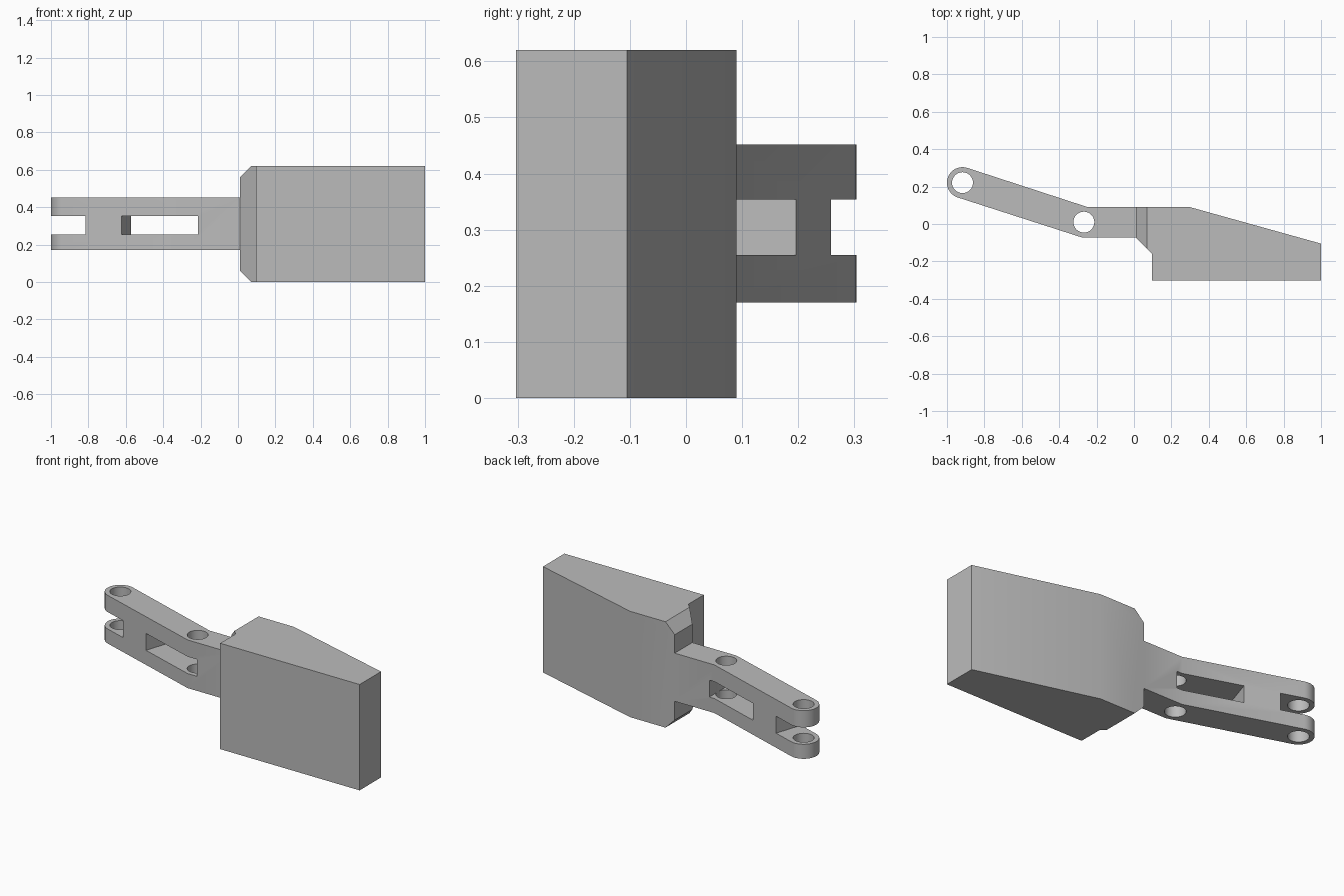
import bpy, bmesh
from math import radians, cos, sin, pi
from mathutils import Vector

cube = bpy.data.objects.get("Cube")
if cube:
    bpy.data.objects.remove(cube, do_unlink=True)

grey = bpy.data.materials.new("plain grey")
grey.use_nodes = True
colour = (0.5, 0.5, 0.5, 1)
grey.diffuse_color = colour
grey.node_tree.nodes["Principled BSDF"].inputs["Base Color"].default_value = colour


def prism(name, outline, z0, z1):
    """Extrude a plan outline upwards into a closed solid."""
    bm = bmesh.new()
    face = bm.faces.new([bm.verts.new((x, y, z0)) for x, y in outline])
    out = bmesh.ops.extrude_face_region(bm, geom=[face])
    top = [v for v in out["geom"] if isinstance(v, bmesh.types.BMVert)]
    bmesh.ops.translate(bm, verts=top, vec=(0, 0, z1 - z0))
    bmesh.ops.recalc_face_normals(bm, faces=bm.faces)
    mesh = bpy.data.meshes.new(name)
    bm.to_mesh(mesh)
    bm.free()
    mesh.materials.append(grey)
    obj = bpy.data.objects.new(name, mesh)
    bpy.context.collection.objects.link(obj)
    return obj


def arc(centre, radius, start, end, steps):
    return [(centre.x + radius * cos(start + (end - start) * i / steps),
             centre.y + radius * sin(start + (end - start) * i / steps))
            for i in range(steps + 1)]


def activate(obj):
    bpy.ops.object.select_all(action="DESELECT")
    obj.select_set(True)
    bpy.context.view_layer.objects.active = obj


def cut(obj, cutter):
    cutter.hide_render = True
    mod = obj.modifiers.new("cut", "BOOLEAN")
    mod.operation, mod.solver, mod.object = "DIFFERENCE", "EXACT", cutter
    activate(obj)
    bpy.ops.object.modifier_apply(modifier=mod.name)
    bpy.data.objects.remove(cutter, do_unlink=True)


# Block with a tapered back, a stepped inner side and two chamfered corners
HEIGHT = 0.62
block = prism("block", [(0.01, 0.09), (0.30, 0.09), (1, -0.105), (1, -0.303),
                        (0.097, -0.303), (0.097, -0.16), (0.01, -0.073)], 0, HEIGHT)
bm = bmesh.new()
bm.from_mesh(block.data)
for z, side in ((0.06, -1), (HEIGHT - 0.06, 1)):
    geom = bm.verts[:] + bm.edges[:] + bm.faces[:]
    bmesh.ops.bisect_plane(bm, geom=geom, plane_co=(0.01, 0, z),
                           plane_no=(-1, 0, side), clear_outer=True)
    rim = [e for e in bm.edges if e.is_boundary]
    bmesh.ops.holes_fill(bm, edges=rim)
bmesh.ops.recalc_face_normals(bm, faces=bm.faces)
bm.to_mesh(block.data)
bm.free()

# Bent arm with a rounded end
tilt = radians(18)
along = Vector((cos(tilt), -sin(tilt)))
across = Vector((sin(tilt), cos(tilt)))
tip, joint = Vector((-0.917, 0.221)), Vector((-0.268, 0.01))
up = pi / 2 - tilt
arm = prism("arm", [(0.012, 0.09), (-0.247, 0.09)]
            + arc(tip, 0.083, up, up + pi, 24)
            + [(-0.275, -0.073), (0.012, -0.073)], 0.17, 0.452)

# Slots through the arm: the open fork and the middle window
S0, S1 = 0.255, 0.354


def on_arm(distance, offset):
    return tuple(tip + along * distance + across * offset)


cut(arm, prism("fork_slot", [on_arm(-0.3, -0.2), on_arm(0.133, -0.2),
                             on_arm(0.133, 0.2), on_arm(-0.3, 0.2)], S0, S1))
cut(arm, prism("window_slot", [on_arm(0.335, -0.2), (-0.214, -0.3),
                               (-0.214, 0.3), on_arm(0.335, 0.2)], S0, S1))

# Pin holes
for centre in (tip, joint):
    cut(arm, prism("pin_hole", arc(centre, 0.056, 0, 2 * pi, 32)[:-1], -0.1, 0.8))

for obj in (block, arm):
    activate(obj)
    bpy.ops.object.shade_smooth_by_angle(angle=radians(30))
